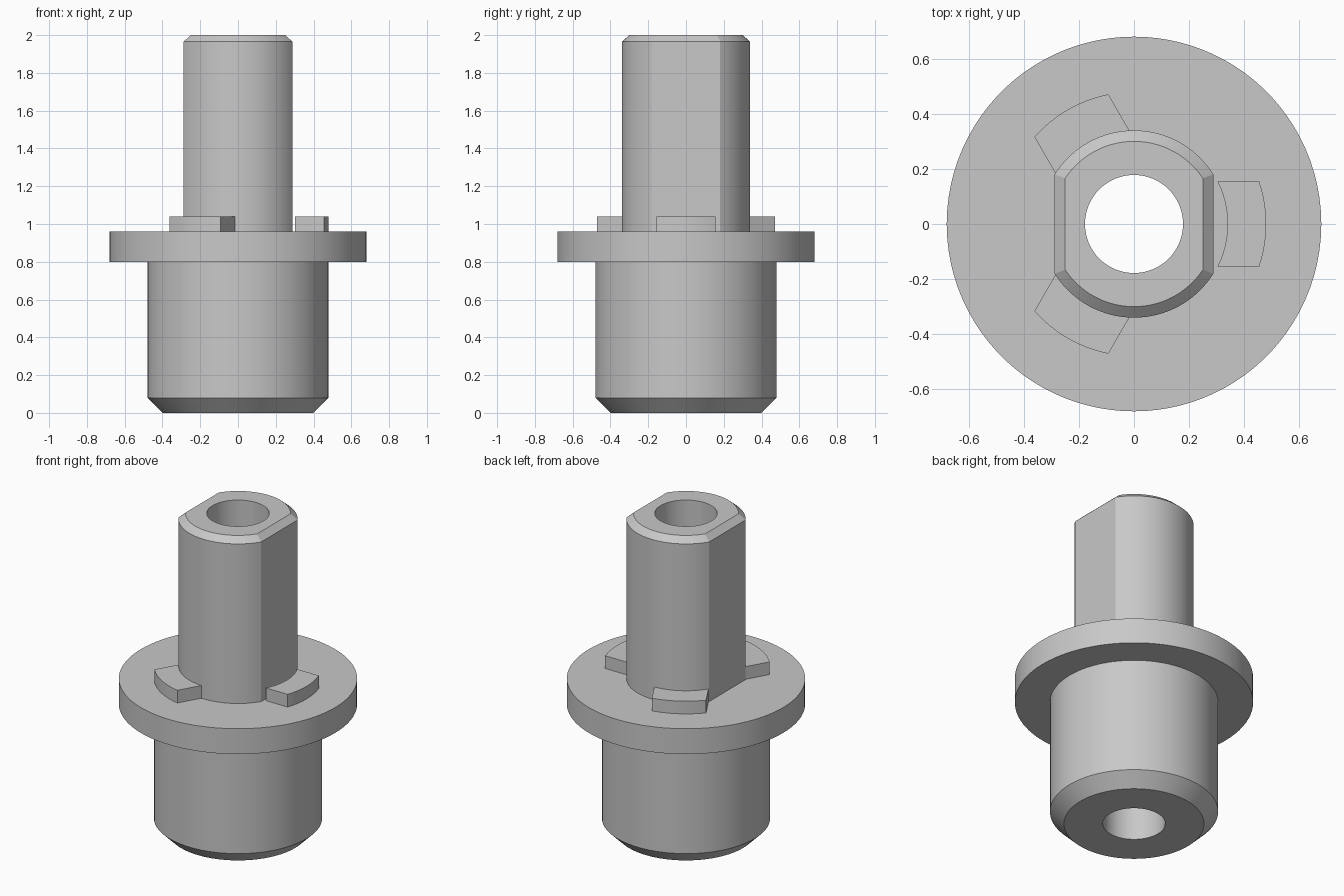
import bpy, bmesh
from math import acos, cos, sin, pi, sqrt, radians

cube = bpy.data.objects.get("Cube")
if cube:
    bpy.data.objects.remove(cube, do_unlink=True)

GREY = (0.58, 0.58, 0.58, 1)
metal = bpy.data.materials.new("plain_grey")
metal.use_nodes = True
metal.diffuse_color = GREY
metal.node_tree.nodes["Principled BSDF"].inputs["Base Color"].default_value = GREY

SHAFT_R, FLAT_X = 0.34, 0.288
BORE_R, BODY_R, FLANGE_R = 0.178, 0.48, 0.68
FLANGE_LOW, FLANGE_TOP = 0.8, 0.96


def finish(name, bm):
    mesh = bpy.data.meshes.new(name)
    bm.to_mesh(mesh)
    bm.free()
    mesh.materials.append(metal)
    obj = bpy.data.objects.new(name, mesh)
    bpy.context.collection.objects.link(obj)
    bpy.ops.object.select_all(action="DESELECT")
    obj.select_set(True)
    bpy.context.view_layer.objects.active = obj
    bpy.ops.object.shade_smooth_by_angle(angle=radians(20))
    return obj


def section(r, z, flat=None):
    """Counter-clockwise ring; with flat given, both x sides are cut straight."""
    a = acos((flat or FLAT_X) / r) if flat else acos(FLAT_X / SHAFT_R)
    breaks = [(-a, a, 16), (a, pi - a, 32), (pi - a, pi + a, 16), (pi + a, 2 * pi - a, 32)]
    limit = flat or r
    points = []
    for start, end, steps in breaks:
        for i in range(steps):
            t = start + (end - start) * i / steps
            x, y = r * cos(t), r * sin(t)
            if abs(x) > limit:
                x = limit if x > 0 else -limit
            points.append((x, y, z))
    return points


def loft(name, sections):
    bm = bmesh.new()
    rings = [[bm.verts.new(p) for p in s] for s in sections]
    n = len(rings[0])
    for low, high in zip(rings, rings[1:]):
        for i in range(n):
            j = (i + 1) % n
            bm.faces.new((low[i], low[j], high[j], high[i]))
    return finish(name, bm)


# Lower body with chamfered foot
loft("lower_body", [section(BORE_R, 0), section(0.4, 0),
                    section(BODY_R, 0.08), section(BODY_R, FLANGE_LOW)])

# Wide flange, reaching in to the shaft outline
loft("flange", [section(BODY_R, FLANGE_LOW), section(FLANGE_R, FLANGE_LOW),
                section(FLANGE_R, FLANGE_TOP), section(SHAFT_R, FLANGE_TOP, FLAT_X)])

# Shaft with two flats, chamfered top and through bore
loft("shaft", [section(SHAFT_R, FLANGE_TOP, FLAT_X), section(SHAFT_R, 1.965, FLAT_X),
               section(0.3, 2, 0.25), section(BORE_R, 2), section(BORE_R, 0)])

# Three locating tabs around the shaft
for number in range(3):
    bm = bmesh.new()
    half, steps = 0.155, 12
    rows = []
    for i in range(steps + 1):
        y = half * (2 * i / steps - 1)
        inner, outer = sqrt(SHAFT_R ** 2 - y * y), sqrt(BODY_R ** 2 - y * y)
        corners = [(inner, 0.95), (outer, 0.95), (outer, 1.04), (inner, 1.04)]
        rows.append([bm.verts.new((x, y, z)) for x, z in corners])
    for a, b in zip(rows, rows[1:]):
        for k in range(4):
            m = (k + 1) % 4
            bm.faces.new((a[k], a[m], b[m], b[k]))
    bm.faces.new(rows[0])
    bm.faces.new(rows[-1])
    bmesh.ops.recalc_face_normals(bm, faces=bm.faces)
    tab = finish(f"locating_tab_{number + 1}", bm)
    tab.rotation_euler.z = number * 2 * pi / 3
